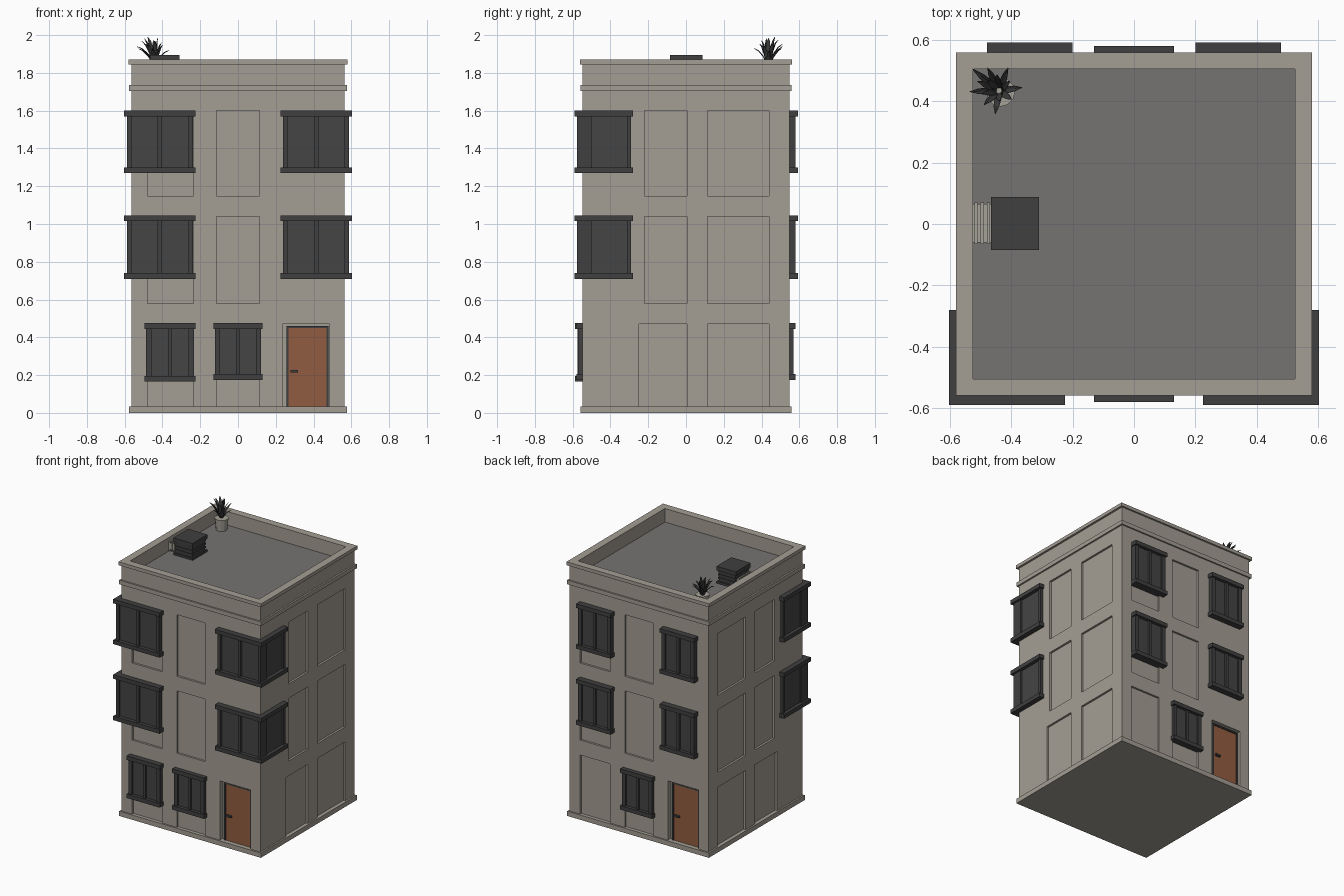
import bpy, bmesh, math, random
from mathutils import Vector

if "Cube" in bpy.data.objects:
    bpy.data.objects.remove(bpy.data.objects["Cube"])

random.seed(4)

def material(name, rgb):
    m = bpy.data.materials.new(name)
    m.diffuse_color = (*rgb, 1)
    m.use_nodes = True
    m.node_tree.nodes["Principled BSDF"].inputs["Base Color"].default_value = m.diffuse_color
    return m

WALL = material("plaster", (0.37, 0.34, 0.292))
ROOF = material("roof_grey", (0.178, 0.175, 0.17))
DARK = material("window_frame_dark", (0.05, 0.05, 0.051))
GLASS = material("dark_glass", (0.058, 0.058, 0.06))
DOOR = material("door_brown", (0.285, 0.108, 0.052))
LEAF = material("leaf_dark", (0.042, 0.045, 0.043))
VENT = material("vent_pale", (0.38, 0.36, 0.31))

def add_box(bm, a, b, mat=0):
    lo = [min(p, q) for p, q in zip(a, b)]
    hi = [max(p, q) for p, q in zip(a, b)]
    geo = bmesh.ops.create_cube(bm, size=1)
    for v in geo["verts"]:
        v.co = Vector([(l + h) / 2 + c * (h - l) for l, h, c in zip(lo, hi, v.co)])
        for f in v.link_faces:
            f.material_index = mat

def finish(bm, name, *mats):
    me = bpy.data.meshes.new(name)
    bm.to_mesh(me)
    bm.free()
    for m in mats:
        me.materials.append(m)
    ob = bpy.data.objects.new(name, me)
    bpy.context.collection.objects.link(ob)
    return ob

def boxes(name, mat, *pairs):
    bm = bmesh.new()
    for a, b in pairs:
        add_box(bm, a, b)
    return finish(bm, name, mat)

X, Y = 0.565, 0.547          # wall planes
FLOORS = [(0.035, 0.47), (0.58, 1.04), (1.147, 1.60)]
WINDOWS = [(0.71, 1.045), (1.27, 1.60)]

# wall block with recessed panels, door niches and roof well
body = boxes("walls", WALL, ((-X, -Y, 0), (X, Y, 1.86)))
cut = bmesh.new()
add_box(cut, (-0.525, -0.505, 1.765), (0.525, 0.505, 2.1))
for s in (1, -1):
    for i, (z0, z1) in enumerate(FLOORS):
        for u0, u1 in ((-0.48, -0.235), (-0.115, 0.115)):
            add_box(cut, (s * u0, -s * (Y - 0.015), z0), (s * u1, -s * 0.7, z1))
        for y0, y1 in ((-0.25 if i == 0 else -0.22, 0.005), (0.115, 0.44)):
            add_box(cut, (s * (X - 0.015), y0, z0), (s * 0.7, y1, z1))
    add_box(cut, (s * 0.235, -s * (Y - 0.035), 0.035), (s * 0.485, -s * 0.7, 0.47))
cutter = finish(cut, "panel_cutter", WALL)
cutter.hide_render = True
cutter.hide_set(True)
mod = body.modifiers.new("panels", "BOOLEAN")
mod.operation = "DIFFERENCE"
mod.solver = "EXACT"
mod.object = cutter

# plinth and cornice bands as rings
def ring(name, ox, oy, z0, z1, ix=0.525, iy=0.505):
    boxes(name, WALL,
          ((-ox, -oy, z0), (ox, -iy, z1)), ((-ox, iy, z0), (ox, oy, z1)),
          ((-ox, -iy, z0), (-ix, iy, z1)), ((ix, -iy, z0), (ox, iy, z1)))

ring("plinth", 0.577, 0.558, 0, 0.035)
ring("lower_cornice", 0.577, 0.558, 1.705, 1.735)
ring("parapet_cap", 0.58, 0.56, 1.845, 1.87)
boxes("roof_floor", ROOF, ((-0.525, -0.505, 1.76), (0.525, 0.505, 1.77)))

# flat window: sill, head, posts, mullion and two panes
def flat_window(name, s, u0, u1, z0, z1, out):
    bm = bmesh.new()
    def part(a, b, za, zb, d, mat=0):
        add_box(bm, (s * a, -s * (Y - 0.03), za), (s * b, -s * d, zb), mat)
    part(u0, u1, z0, z0 + 0.03, out)
    part(u0, u1, z1 - 0.03, z1, out)
    c = (u0 + u1) / 2
    for m, w in ((u0 + 0.022, 0.014), (c, 0.011), (u1 - 0.022, 0.014)):
        part(m - w, m + w, z0 + 0.03, z1 - 0.03, out - 0.012)
    part(u0 + 0.02, u1 - 0.02, z0 + 0.03, z1 - 0.03, out - 0.024, 1)
    finish(bm, name, DARK, GLASS)

for s, side in ((1, "front"), (-1, "back")):
    flat_window(side + "_ground_window", s, -0.13, 0.13, 0.175, 0.475, 0.58)
flat_window("front_left_ground_window", 1, -0.495, -0.225, 0.165, 0.475, 0.587)
for z0, z1 in WINDOWS:
    for u in (-0.34, 0.34):
        flat_window("back_upper_window", -1, u - 0.14, u + 0.14, z0, z1, 0.592)

# corner windows wrapping from the front to both sides
for m in (1, -1):
    for z0, z1 in WINDOWS:
        bm = bmesh.new()
        a, b = z0 + 0.03, z1 - 0.03
        for p, q in ((z0, a), (b, z1)):
            add_box(bm, (m * 0.225, -0.59, p), (m * 0.603, -0.28, q))
        for u0, u1 in ((0.238, 0.262), (0.403, 0.425), (0.565, 0.588)):
            add_box(bm, (m * u0, -0.577, a), (m * u1, -0.5, b))
        add_box(bm, (m * 0.5, -0.312, a), (m * 0.588, -0.29, b))
        add_box(bm, (m * 0.25, -0.563, a), (m * 0.577, -0.3, b), 1)
        finish(bm, "corner_window", DARK, GLASS)

# doors with dark frame and handle, in the front and back niches
for s, side in ((1, "front"), (-1, "back")):
    def slab(u0, u1, z0, z1, d):
        return (s * u0, -s * 0.5, z0), (s * u1, -s * d, z1)
    boxes(side + "_door", DOOR, slab(0.268, 0.468, 0.035, 0.45, 0.524))
    boxes(side + "_door_frame", DARK, slab(0.258, 0.268, 0.035, 0.46, 0.53),
          slab(0.468, 0.478, 0.035, 0.46, 0.53), slab(0.268, 0.468, 0.45, 0.46, 0.53))
    boxes(side + "_door_handle", DARK, slab(0.278, 0.318, 0.215, 0.228, 0.54))

# rooftop cooling unit: slatted body, lid and a pale duct to the parapet
boxes("cooling_unit", DARK, ((-0.455, -0.075, 1.77), (-0.32, 0.075, 1.87)),
      ((-0.467, -0.085, 1.865), (-0.31, 0.088, 1.895)),
      ((-0.467, -0.085, 1.77), (-0.31, 0.088, 1.785)),
      *[((-0.46, -0.08, z), (-0.315, 0.08, z + 0.012)) for z in (1.80, 1.825, 1.85)])
boxes("duct_slats", VENT,
      ((-0.525, -0.06, 1.79), (-0.455, 0.065, 1.835)),
      *[((x, -0.065, 1.78), (x + 0.01, 0.07, 1.845)) for x in (-0.52, -0.5, -0.48)])

# plant pot
bm = bmesh.new()
bmesh.ops.create_cone(bm, cap_ends=True, segments=12, radius1=0.038, radius2=0.047, depth=0.085)
bmesh.ops.translate(bm, verts=bm.verts, vec=(-0.435, 0.43, 1.8125))
finish(bm, "plant_pot", VENT)

# pointed leaves arching out of the pot
bm = bmesh.new()
for i in range(15):
    ang = i * 2.4
    reach = 0.085 - 0.0045 * i
    top = 0.07 + 0.005 * i
    d = Vector((math.cos(ang), math.sin(ang), 0))
    side = Vector((-d.y, d.x, 0))
    rows = []
    for t, w in ((0, 0.006), (0.35, 0.012), (0.7, 0.009), (1, 0.001)):
        rise = top * (1.5 * t - 0.5 * t * t) + random.uniform(-0.003, 0.003)
        p = Vector((-0.44 - 0.02 * t, 0.435 + 0.01 * t, 1.85)) + d * (0.01 + reach * t ** 1.2)
        p.z += rise
        rows.append([bm.verts.new(p + side * k * w + Vector((0, 0, abs(k) * w * 0.4)))
                     for k in (-1, 0, 1)])
    for r0, r1 in zip(rows, rows[1:]):
        for k in (0, 1):
            bm.faces.new((r0[k], r0[k + 1], r1[k + 1], r1[k]))
leaves = finish(bm, "plant_leaves", LEAF)
thick = leaves.modifiers.new("thickness", "SOLIDIFY")
thick.thickness = 0.002
